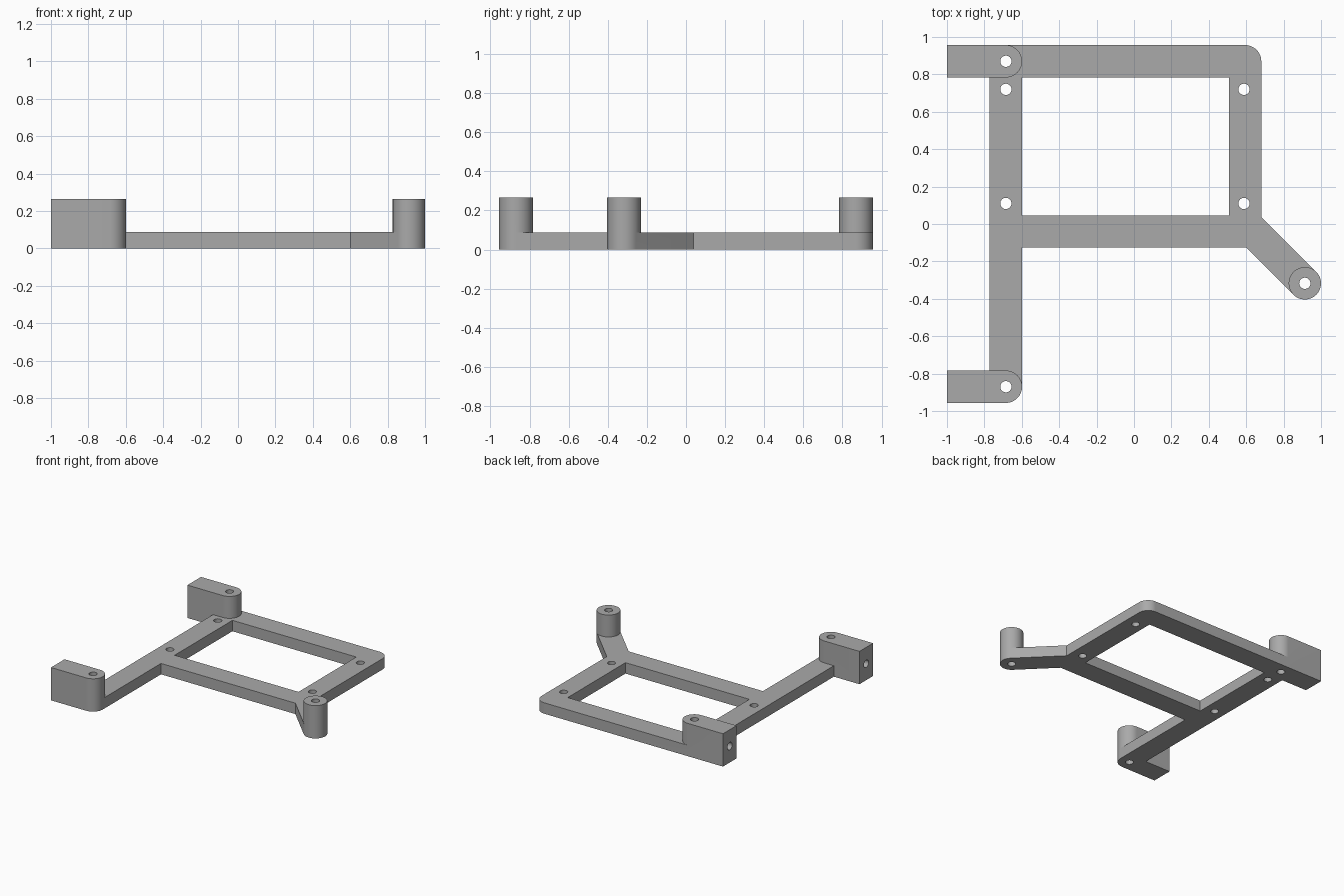
import bpy, bmesh
from math import pi, cos, sin
from mathutils import Matrix

if "Cube" in bpy.data.objects:
    bpy.data.objects.remove(bpy.data.objects["Cube"], do_unlink=True)

R = 0.0865                    # half width of every arm
PLATE, TALL = 0.088, 0.265    # frame and mount heights
HOLE = 0.03
LEFT, RIGHT = -0.685, 0.594   # centre lines of the arms
REAR, CROSS, FRONT = 0.87, -0.04, -0.87
POST = (0.9135, -0.317)

grey = bpy.data.materials.new("plain grey")
grey.use_nodes = True
colour = (0.4, 0.4, 0.4, 1)
grey.diffuse_color = colour
grey.node_tree.nodes["Principled BSDF"].inputs["Base Color"].default_value = colour


def arc(cx, cy, r, start, end, n=24):
    return [(cx + r * cos(start + (end - start) * i / n),
             cy + r * sin(start + (end - start) * i / n)) for i in range(n + 1)]


def prism(name, outline, z0, z1):
    bm = bmesh.new()
    base = bm.faces.new([bm.verts.new((x, y, z0)) for x, y in outline])
    top = bmesh.ops.extrude_face_region(bm, geom=[base])["geom"]
    bmesh.ops.translate(bm, vec=(0, 0, z1 - z0),
                        verts=[g for g in top if isinstance(g, bmesh.types.BMVert)])
    bmesh.ops.recalc_face_normals(bm, faces=bm.faces)
    mesh = bpy.data.meshes.new(name)
    bm.to_mesh(mesh)
    bm.free()
    mesh.materials.append(grey)
    obj = bpy.data.objects.new(name, mesh)
    bpy.context.collection.objects.link(obj)
    return obj


def disc(x, y, r):
    return arc(x, y, r, 0, 2 * pi, 48)[:-1]


def combine(body, other, operation):
    mod = body.modifiers.new(operation.lower(), "BOOLEAN")
    mod.operation, mod.solver, mod.object = operation, "EXACT", other
    bpy.context.view_layer.objects.active = body
    bpy.ops.object.modifier_apply(modifier=mod.name)
    bpy.data.objects.remove(other, do_unlink=True)


# Flat frame with its slanting arm
d = R * cos(pi / 4)
px, py = POST
slant = px + py
outline = [(LEFT - R, FRONT), (LEFT + R, FRONT), (LEFT + R, CROSS - R),
           (slant - 2 * d - CROSS + R, CROSS - R),
           (px - d, py - d), (px + d, py + d),
           (RIGHT + R, slant + 2 * d - RIGHT - R)]
outline += arc(RIGHT, REAR, R, 0, pi / 2)
outline += [(LEFT - R, REAR + R)]
frame = prism("mounting_frame", outline, 0, PLATE)

# Window inside the frame
x0, x1, y0, y1 = LEFT + R, RIGHT - R, CROSS + R, REAR - R
combine(frame, prism("window_cutter", [(x0, y0), (x1, y0), (x1, y1), (x0, y1)],
                     -0.1, 0.4), "DIFFERENCE")

# Tall mounts: two round-ended blocks and a round post
for name, y in (("rear_block", REAR), ("front_block", FRONT)):
    shape = [(-1, y - R)] + arc(LEFT, y, R, -pi / 2, pi / 2, 32) + [(-1, y + R)]
    combine(frame, prism(name, shape, 0, TALL), "UNION")
combine(frame, prism("post", disc(px, py, R), 0, TALL), "UNION")

# Vertical screw holes
holes = [(LEFT, REAR), (LEFT, FRONT), POST]
holes += [(x, y) for x in (LEFT, 0.588) for y in (0.72, 0.11)]
for x, y in holes:
    combine(frame, prism("hole_cutter", disc(x, y, HOLE), -0.1, 0.4), "DIFFERENCE")

# Side holes in the flat ends of the blocks
for y in (REAR, FRONT):
    cutter = prism("side_hole_cutter", disc(0, 0, HOLE), -1.1, LEFT)
    cutter.data.transform(Matrix.Translation((0, y, TALL / 2)) @ Matrix.Rotation(pi / 2, 4, "Y"))
    combine(frame, cutter, "DIFFERENCE")

bpy.ops.object.select_all(action="DESELECT")
frame.select_set(True)
bpy.context.view_layer.objects.active = frame
bpy.ops.object.shade_smooth_by_angle(angle=pi / 6)
